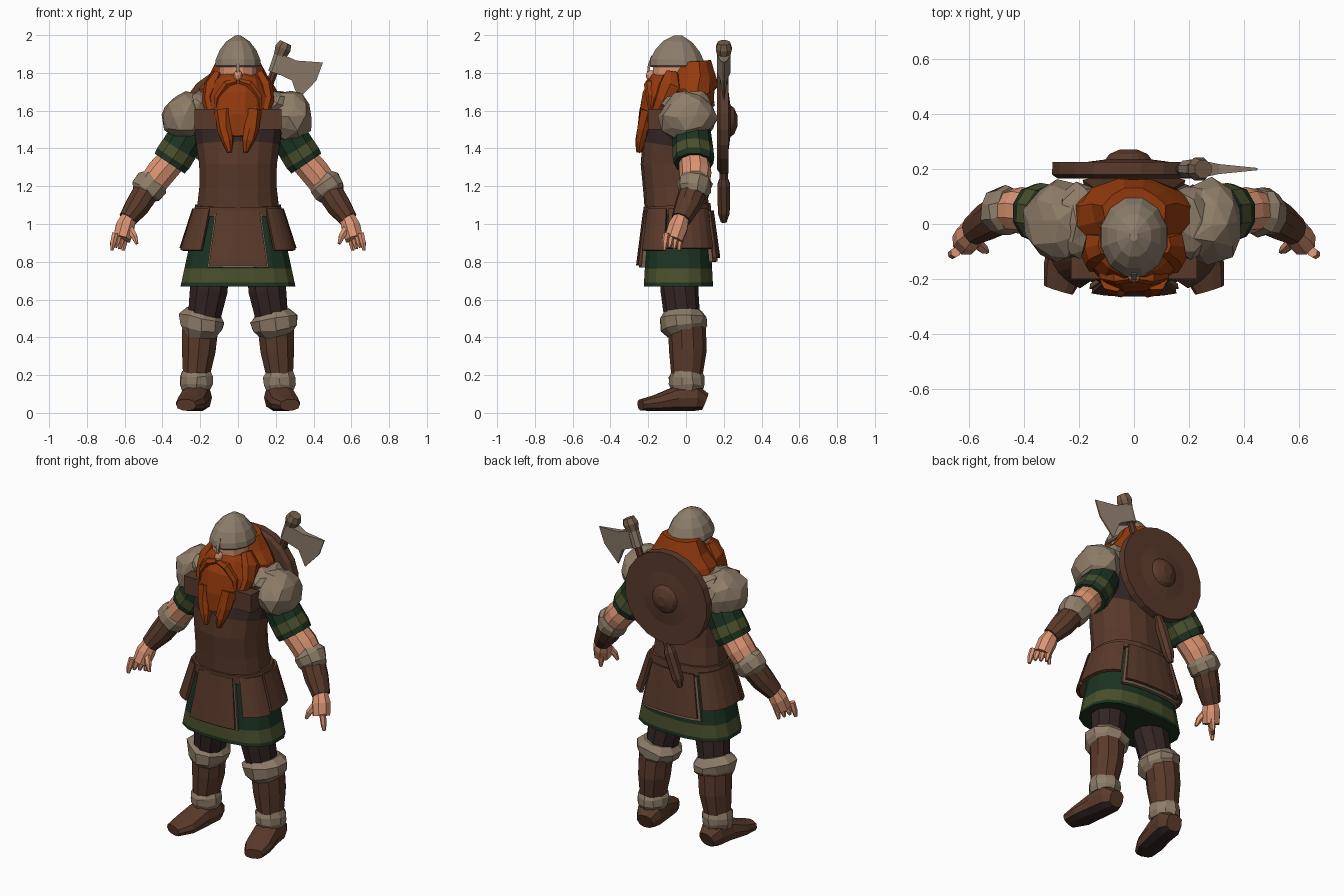
import bpy, bmesh, math, random
from mathutils import Vector

random.seed(4)
old = bpy.data.objects.get("Cube")
if old:
    bpy.data.objects.remove(old)

# Flat palette, given in sRGB and stored as linear
PALETTE = {
    "fur": (.56, .49, .41), "metal": (.55, .49, .42), "leather": (.35, .225, .165),
    "dark_cloth": (.20, .145, .14), "skin": (.86, .58, .45), "hair": (.58, .23, .05),
    "dark_green": (.11, .20, .13), "olive": (.29, .31, .17), "tan_trim": (.46, .37, .29),
}
MATS = {}
for key, rgb in PALETTE.items():
    m = bpy.data.materials.new(key)
    m.use_nodes = True
    col = [((c + .055) / 1.055) ** 2.4 for c in rgb] + [1]
    m.diffuse_color = col
    m.node_tree.nodes["Principled BSDF"].inputs["Base Color"].default_value = col
    MATS[key] = m


def finish(bm, name, colours):
    bmesh.ops.recalc_face_normals(bm, faces=bm.faces)
    me = bpy.data.meshes.new(name)
    bm.to_mesh(me)
    bm.free()
    for c in colours:
        me.materials.append(MATS[c])
    ob = bpy.data.objects.new(name, me)
    bpy.context.collection.objects.link(ob)
    return ob


def power(v, p):
    return math.copysign(abs(v) ** p, v)


def shake(bm, amount):
    for v in bm.verts:
        v.co += Vector([random.uniform(-amount, amount) for _ in range(3)])


def tube(name, rings, colours, n=10, side=1, ref=(0, 1, 0), p=1, jitter=0, sole=None):
    """Skin rings (x, y, z, radius a, radius b); one colour per span, or one for all."""
    spans = colours if isinstance(colours, list) else [colours] * (len(rings) - 1)
    slots = list(dict.fromkeys(spans + ([sole] if sole else [])))
    bm = bmesh.new()
    pts = [Vector(r[:3]) for r in rings]
    loops = []
    for i, r in enumerate(rings):
        t = (pts[min(i + 1, len(pts) - 1)] - pts[max(i - 1, 0)]).normalized()
        u = Vector(ref).cross(t).normalized()
        v = t.cross(u)
        loop = []
        for k in range(n):
            a = math.tau * (k + .5) / n
            co = pts[i] + u * r[3] * power(math.cos(a), p) + v * r[4] * power(math.sin(a), p)
            loop.append(bm.verts.new((co.x * side, co.y, co.z)))
        loops.append(loop)
    for i, colour in enumerate(spans):
        for k in range(n):
            j = (k + 1) % n
            f = bm.faces.new((loops[i][k], loops[i][j], loops[i + 1][j], loops[i + 1][k]))
            f.material_index = slots.index(colour)
    bm.faces.new(loops[0]).material_index = slots.index(spans[0])
    bm.faces.new(loops[-1]).material_index = slots.index(spans[-1])
    shake(bm, jitter)
    if sole:
        bmesh.ops.recalc_face_normals(bm, faces=bm.faces)
        for f in bm.faces:
            if f.normal.z < -.6:
                f.material_index = slots.index(sole)
    return finish(bm, name, slots)


def upright(name, levels, colours, **kw):
    """Stack of level ellipses (z, radius x, radius y, centre y)."""
    return tube(name, [(0, y, z, a, b) for z, a, b, y in levels], colours, **kw)


def skirt_size(z):
    return .225 + (1.05 - z) * .22, .165 + (1.05 - z) * .055


def panel(name, a0, a1, top, bottom, colour, grow, side=1, steps=5):
    """Hanging leather plate flaring from the skirt; angles measured from the front."""
    bm = bmesh.new()
    rows = []
    for i in range(3):
        z = top + (bottom - top) * i / 2
        rx, ry = [s + grow * (.4 + .3 * i) for s in skirt_size(z)]
        row = []
        for k in range(steps + 1):
            a = math.radians(a0 + (a1 - a0) * k / steps)
            row.append(bm.verts.new((side * rx * power(math.sin(a), .75),
                                     -.04 - ry * power(math.cos(a), .75), z)))
        rows.append(row)
    for r, s in zip(rows, rows[1:]):
        for k in range(steps):
            bm.faces.new((r[k], r[k + 1], s[k + 1], s[k]))
    ob = finish(bm, name, [colour])
    mod = ob.modifiers.new("thickness", "SOLIDIFY")
    mod.thickness = .02
    mod.offset = 0
    return ob


def tuft(name, centre, size, colour, side=1, jitter=.012):
    bm = bmesh.new()
    bmesh.ops.create_icosphere(bm, subdivisions=2, radius=1)
    for v in bm.verts:
        v.co = Vector([c + s * q for c, s, q in zip(centre, size, v.co)])
        v.co.x *= side
    shake(bm, jitter)
    return finish(bm, name, [colour])


def box(name, centre, size, colour, side=1):
    bm = bmesh.new()
    bmesh.ops.create_cube(bm, size=1)
    for v in bm.verts:
        v.co = Vector([c + s * q for c, s, q in zip(centre, size, v.co)])
        v.co.x *= side
    return finish(bm, name, [colour])


# Torso with leather vest over a dark shirt, belt and tunic skirt
upright("torso", [(1.0, .225, .16, -.045), (1.1, .22, .17, -.05), (1.2, .208, .168, -.06),
                  (1.32, .21, .17, -.07), (1.41, .225, .168, -.065), (1.5, .24, .16, -.04),
                  (1.62, .22, .13, 0), (1.72, .11, .09, 0)],
        ["leather"] * 4 + ["dark_cloth"] * 3, n=14, p=.85)
upright("belt", [(1.05, .24, .183, -.045), (1.1, .23, .181, -.048)], "leather", n=16, p=.8)
upright("tunic_skirt", [(z, *skirt_size(z), -.04) for z in (.67, .69, .765, 1.05)],
        ["dark_green", "olive", "dark_green"], n=16, p=.75)

# Skirt plates
panel("front_plate", -22, 22, 1.07, .78, "leather", .035)
panel("front_plate_trim", -25, 25, 1.05, .77, "tan_trim", .02)
panel("back_plate", 150, 210, 1.07, .82, "leather", .035)
panel("back_plate_trim", 145, 215, 1.05, .80, "tan_trim", .02)

for s, tag in ((1, "left_"), (-1, "right_")):
    panel(tag + "front_tasset", 33, 76, 1.08, .86, "leather", .036, s)
    panel(tag + "side_tasset", 79, 142, 1.08, .87, "leather", .036, s)
    box(tag + "chest_plate", (.165, -.16, 1.555), (.13, .08, .11), "leather", s)

    # Legs and boots
    tube(tag + "thigh", [(.14, -.035, .8, .1, .1), (.155, -.035, .65, .105, .1),
                         (.18, -.02, .5, .09, .095)], "dark_cloth", side=s)
    tube(tag + "knee_fur", [(.18, -.01, .54, .09, .095), (.188, -.01, .5, .128, .125),
                            (.195, -.01, .45, .12, .118), (.2, 0, .41, .085, .09)],
         "fur", side=s, jitter=.007)
    tube(tag + "boot_shaft", [(.2, .005, .45, .1, .1), (.208, .01, .33, .094, .1),
                              (.22, .005, .2, .075, .083), (.22, .01, .08, .07, .08)],
         "leather", side=s)
    tube(tag + "ankle_fur", [(.22, .005, .22, .075, .08), (.22, .005, .19, .088, .094),
                             (.22, .005, .15, .088, .094), (.22, .005, .12, .075, .08)],
         "fur", side=s, jitter=.005)
    tube(tag + "foot", [(.21, .1, .06, .048, .05), (.215, .05, .08, .072, .078),
                        (.228, -.05, .075, .068, .078), (.25, -.16, .052, .044, .08),
                        (.275, -.24, .042, .03, .055)], "leather", side=s, ref=(1, 0, 0),
         p=.8, sole="dark_cloth")

    # Shoulders and arms
    tuft(tag + "shoulder_fur", (.275, .005, 1.57), (.125, .155, .135), "fur", s)
    tuft(tag + "collar_fur", (.2, .01, 1.635), (.085, .135, .07), "fur", s)
    tube(tag + "sleeve", [(.25, .03, 1.5, .1, .1), (.31, .036, 1.4, .104, .108),
                          (.342, .04, 1.35, .106, .11), (.362, .04, 1.32, .1, .105)],
         ["dark_green", "olive", "dark_green"], side=s)
    tube(tag + "elbow", [(.34, .04, 1.35, .08, .08), (.41, .05, 1.27, .082, .085),
                         (.47, .045, 1.19, .075, .075)], "skin", side=s)
    tube(tag + "wrist_fur", [(.44, .05, 1.235, .078, .08), (.457, .047, 1.215, .09, .092),
                             (.485, .042, 1.175, .088, .088), (.5, .04, 1.15, .068, .068)],
         "fur", side=s, jitter=.006)
    tube(tag + "bracer", [(.48, .04, 1.18, .072, .075), (.53, .01, 1.1, .068, .07),
                          (.585, -.025, 1.025, .05, .054)], "leather", side=s)
    tube(tag + "palm", [(.575, -.02, 1.045, .04, .04), (.598, -.042, .985, .054, .056),
                        (.615, -.065, .92, .05, .052)], "skin", n=8, side=s)
    for k in range(4):
        y = -.025 - .026 * k
        x = .59 + .02 * k
        tube(f"{tag}finger_{k}", [(x, y, .95, .019, .019), (x + .012, y - .008, .9, .017, .017),
                                  (x + .018, y - .012, .86 + .008 * (k % 3), .009, .009)],
             "skin", n=6, side=s)
    tube(tag + "thumb", [(.58, -.06, .985, .024, .022), (.55, -.09, .935, .019, .018),
                         (.535, -.1, .895, .009, .009)], "skin", n=6, side=s)

    # Paired locks of hair and beard
    tube(tag + "moustache", [(.008, -.19, 1.755, .018, .022), (.06, -.195, 1.74, .024, .028),
                             (.11, -.185, 1.67, .022, .025), (.12, -.19, 1.58, .008, .01)],
         "hair", n=6, side=s)
    tube(tag + "side_lock", [(.105, -.075, 1.8, .03, .04), (.14, -.085, 1.73, .045, .06),
                             (.155, -.12, 1.65, .04, .05), (.14, -.17, 1.57, .02, .02)],
         "hair", n=7, side=s, jitter=.005)
    tube(tag + "beard_braid", [(.075, -.2, 1.6, .05, .045), (.07, -.228, 1.5, .042, .034),
                               (.055, -.24, 1.44, .034, .028), (.042, -.248, 1.38, .012, .014)],
         "hair", n=7, side=s, jitter=.004)

# Head, hair and beard
upright("head", [(1.62, .085, .09, -.04), (1.74, .103, .125, -.055), (1.86, .105, .125, -.055)],
        "skin", n=12)
tuft("nose", (0, -.185, 1.785), (.024, .028, .03), "skin", jitter=0)
upright("hair_mass", [(1.6, .17, .08, .08), (1.66, .222, .125, .04), (1.72, .212, .14, .028),
                      (1.785, .155, .125, .038), (1.86, .115, .1, .035)], "hair",
        n=12, jitter=.007)
upright("beard", [(1.46, .07, .04, -.21), (1.56, .135, .07, -.18), (1.66, .15, .1, -.14),
                  (1.735, .13, .11, -.095), (1.77, .11, .085, -.075)], "hair", n=12, jitter=.006)

# Helmet
upright("helmet", [(1.832, .12, .142, -.047), (1.84, .126, .15, -.047), (1.87, .122, .146, -.047),
                   (1.92, .1, .12, -.045), (1.965, .064, .08, -.042), (1.998, .015, .022, -.04)],
        "metal", n=12)
tube("nose_guard", [(0, -.175, 1.89, .014, .012), (0, -.195, 1.84, .014, .01),
                    (0, -.2, 1.805, .01, .008)], "metal", n=4)

# Round shield on the back
tube("shield", [(-.02, y, 1.545, r, r) for y, r in
                ((.165, .26), (.18, .282), (.225, .28), (.225, .24), (.215, .235),
                 (.235, .085), (.255, .07), (.272, .03))], "leather", n=20, ref=(1, 0, 0))

# Slung axe
tube("axe_handle", [(.24, .2, 1.94, .022, .022), (.05, .2, 1.42, .022, .022),
                    (-.02, .2, 1.24, .024, .024), (-.03, .2, 1.21, .036, .036),
                    (-.085, .2, 1.06, .034, .034), (-.1, .2, 1.01, .016, .016)],
     "leather", n=8)
tube("axe_socket", [(.252, .2, 1.96, .035, .035), (.238, .2, 1.93, .046, .046),
                    (.222, .2, 1.89, .036, .036), (.19, .2, 1.8, .034, .034)],
     ["tan_trim", "tan_trim", "metal"], n=8)
outline = [(.23, 1.9), (.31, 1.865), (.45, 1.855), (.415, 1.76), (.32, 1.66),
           (.285, 1.76), (.2, 1.8)]
bm = bmesh.new()
sheets = []
for d in (-1, 1):
    sheets.append([bm.verts.new((x, .2 + d * (.035 if x < .26 else .018 if x < .315
                                              else .004), z)) for x, z in outline])
    bm.faces.new(sheets[-1])
for k in range(len(outline)):
    j = (k + 1) % len(outline)
    bm.faces.new((sheets[0][k], sheets[0][j], sheets[1][j], sheets[1][k]))
finish(bm, "axe_blade", ["metal"])
